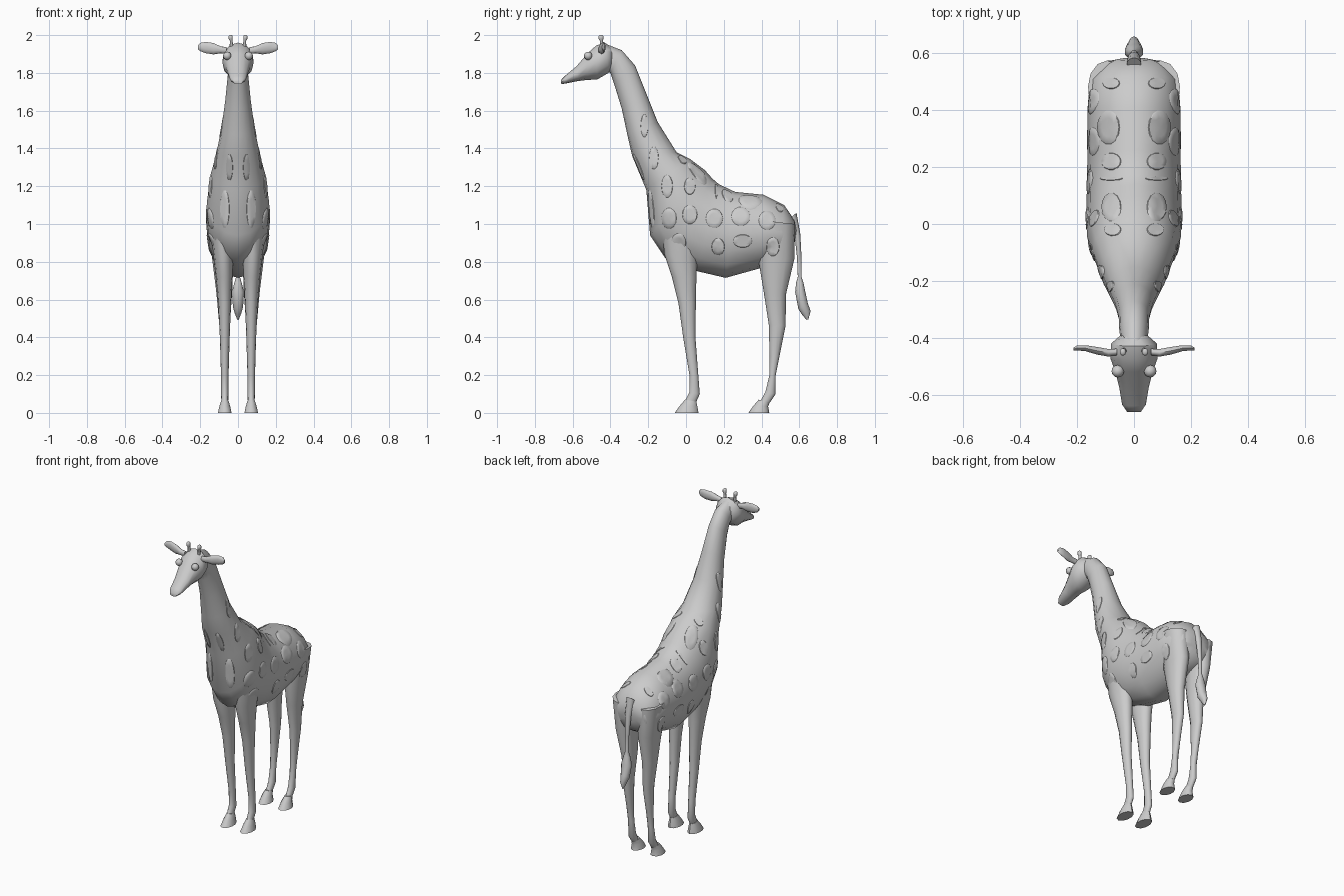
import bpy, bmesh, math
from mathutils import Vector as V
from mathutils.bvhtree import BVHTree

trees = []


def finish(bm, name, smooth=50):
    me = bpy.data.meshes.new(name)
    bmesh.ops.recalc_face_normals(bm, faces=bm.faces)
    bm.to_mesh(me)
    bm.free()
    ob = bpy.data.objects.new(name, me)
    bpy.context.collection.objects.link(ob)
    bpy.ops.object.select_all(action='DESELECT')
    ob.select_set(True)
    bpy.context.view_layer.objects.active = ob
    bpy.ops.object.shade_smooth_by_angle(angle=math.radians(smooth))
    return ob


def loft(name, rings, n=12, track=False):
    """rings: (centre, half axis u, half axis v), skinned and capped"""
    bm = bmesh.new()
    loops = []
    for c, u, v in rings:
        loops.append([bm.verts.new(c + u * math.cos(2 * math.pi * i / n)
                                   + v * math.sin(2 * math.pi * i / n)) for i in range(n)])
    for a, b in zip(loops, loops[1:]):
        for i in range(n):
            j = (i + 1) % n
            bm.faces.new((a[i], a[j], b[j], b[i]))
    bm.faces.new(loops[0])
    bm.faces.new(loops[-1])
    bmesh.ops.recalc_face_normals(bm, faces=bm.faces)
    if track:
        trees.append(BVHTree.FromBMesh(bm))
    return finish(bm, name)


def side_loft(name, secs, n=12, s=1, track=False):
    """secs: upper point y,z, lower point y,z, half width, x centre"""
    rings = []
    for ty, tz, by, bz, w, cx in secs:
        t, b = V((0, ty, tz)), V((0, by, bz))
        rings.append(((t + b) / 2 + V((cx * s, 0, 0)), (t - b) / 2, V((w, 0, 0))))
    return loft(name, rings, n, track)


# body and neck
side_loft("body_and_neck", [
    (-.43, 1.955, -.43, 1.81, .045, 0),
    (-.34, 1.92, -.40, 1.80, .052, 0),
    (-.27, 1.84, -.38, 1.74, .054, 0),
    (-.21, 1.69, -.34, 1.61, .068, 0),
    (-.15, 1.54, -.31, 1.47, .088, 0),
    (-.05, 1.38, -.285, 1.36, .115, 0),
    (.02, 1.345, -.21, 1.18, .145, 0),
    (.10, 1.285, -.19, .94, .165, 0),
    (.14, 1.24, -.11, .82, .168, 0),
    (.175, 1.21, .06, .75, .166, 0),
    (.26, 1.17, .21, .715, .164, 0),
    (.41, 1.155, .39, .765, .164, 0),
    (.52, 1.10, .49, .80, .155, 0),
    (.575, 1.02, .56, .84, .115, 0),
    (.585, .97, .575, .90, .05, 0)], 16, track=True)

# head
side_loft("head", [
    (-.385, 1.93, -.385, 1.82, .04, 0),
    (-.43, 1.96, -.41, 1.80, .08, 0),
    (-.475, 1.945, -.47, 1.765, .083, 0),
    (-.52, 1.905, -.52, 1.763, .066, 0),
    (-.58, 1.835, -.57, 1.757, .052, 0),
    (-.64, 1.785, -.63, 1.745, .042, 0),
    (-.662, 1.762, -.66, 1.74, .024, 0)])

for s, side in ((1, "left"), (-1, "right")):
    # legs
    side_loft("front_leg_" + side, [
        (-.13, 1.02, .09, 1.02, .06, .09),
        (-.115, .84, .06, .82, .052, .078),
        (-.075, .72, .055, .72, .044, .073),
        (-.04, .58, .052, .58, .034, .071),
        (-.015, .4, .05, .4, .026, .07),
        (.018, .2, .065, .2, .02, .07),
        (.018, .11, .073, .1, .02, .07),
        (-.005, .065, .055, .06, .018, .07)], 12, s)
    side_loft("hind_leg_" + side, [
        (.39, 1.02, .575, 1.0, .068, .094),
        (.385, .8, .575, .82, .056, .08),
        (.41, .65, .53, .63, .042, .073),
        (.438, .47, .527, .46, .028, .071),
        (.443, .3, .495, .3, .021, .07),
        (.442, .2, .475, .2, .019, .07),
        (.42, .11, .475, .1, .02, .07),
        (.395, .065, .445, .055, .018, .07)], 12, s, True)
    # hooves
    for nm, y in (("front_hoof_", 0), ("hind_hoof_", .39)):
        y2 = -.015 if y else 0
        side_loft(nm + side, [
            (y - .005, .07, y + .055, .06, .02, .07),
            (y - .035, .035, y + .06 + y2, .035, .03, .07),
            (y - .06, 0, y + .066 + y2, 0, .038, .07)], 10, s)
    # ears
    loft("ear_" + side, [(V((s * x, y, z)), V((0, 0, h)), V((0, t, 0))) for x, y, z, h, t in (
        (.06, -.45, 1.918, .018, .012), (.09, -.453, 1.922, .018, .014),
        (.13, -.446, 1.928, .03, .014), (.17, -.437, 1.934, .03, .011),
        (.20, -.436, 1.937, .022, .009), (.212, -.44, 1.936, .01, .006))], 10)
    # horns
    loft("horn_" + side, [(V((s * x, y, z)), V((r, 0, 0)), V((0, r * 1.2, 0))) for x, y, z, r in (
        (.034, -.445, 1.92, .011), (.036, -.448, 1.97, .007),
        (.039, -.45, 1.98, .011), (.039, -.45, 1.995, .011), (.039, -.45, 2.0, .006))], 10)
    # eyes
    bm = bmesh.new()
    bmesh.ops.create_uvsphere(bm, u_segments=12, v_segments=8, radius=.022)
    bmesh.ops.translate(bm, verts=bm.verts, vec=(s * .057, -.518, 1.89))
    finish(bm, "eye_" + side)

# tail with tuft
side_loft("tail", [
    (.585, 1.06, .54, 1.02, .026, 0),
    (.605, .95, .575, .94, .02, 0),
    (.612, .82, .588, .82, .013, 0),
    (.612, .72, .592, .72, .011, 0),
    (.622, .69, .583, .69, .02, 0),
    (.632, .64, .578, .64, .034, 0),
    (.645, .58, .595, .55, .028, 0),
    (.66, .54, .615, .52, .018, 0),
    (.648, .495, .638, .492, .004, 0)], 10)

# coat patches: thin discs projected on the body
patches = bmesh.new()


def patch(origin, ray, a, b, n=14):
    rows = []
    for r, lift in ((0, .003), (.55, .003), (.94, .003), (1, 0)):
        row = []
        for i in range(n if r else 1):
            t = 2 * math.pi * i / n
            o = origin + a * math.cos(t) * r + b * math.sin(t) * r
            hits = [h for h in (k.ray_cast(o, ray) for k in trees) if h[0] is not None]
            if not hits:
                return
            h = min(hits, key=lambda q: q[3])
            nrm = h[1] if h[1].dot(ray) < 0 else -h[1]
            row.append(h[0] + nrm * lift)
        rows.append(row)
    rows = [[patches.verts.new(p) for p in row] for row in rows]
    for i in range(n):
        j = (i + 1) % n
        patches.faces.new((rows[0][0], rows[1][i], rows[1][j]))
        for p, q in zip(rows[1:], rows[2:]):
            patches.faces.new((p[i], q[i], q[j], p[j]))


flank = [(-.09, 1.03, .04, .055), (.02, 1.05, .04, .05), (.15, 1.03, .045, .05),
         (.29, 1.04, .05, .05), (.43, 1.02, .045, .05), (-.04, .9, .04, .05),
         (.17, .88, .035, .045), (.30, .91, .05, .035), (.46, .88, .035, .05),
         (-.1, 1.2, .03, .06), (.02, 1.2, .03, .045), (-.17, 1.35, .025, .06),
         (-.22, 1.52, .02, .06)]
back = [(.08, .495, .03, .02), (.09, .34, .04, .06), (.08, .22, .035, .03),
        (.08, .16, .04, .007), (.08, .06, .035, .05), (.075, -.02, .03, .022)]
chest = [(.07, 1.08, .025, .1), (.045, 1.3, .018, .07)]
for s in (1, -1):
    for y, z, ry, rz in flank:
        patch(V((s, y, z)), V((-s, 0, 0)), V((0, ry, 0)), V((0, 0, rz)))
    for x, y, rx, ry in back:
        patch(V((s * x, y, 2.5)), V((0, 0, -1)), V((rx, 0, 0)), V((0, ry, 0)))
    for x, z, rx, rz in chest:
        patch(V((s * x, -1, z)), V((0, 1, 0)), V((rx, 0, 0)), V((0, 0, rz)))
finish(patches, "coat_patches")
